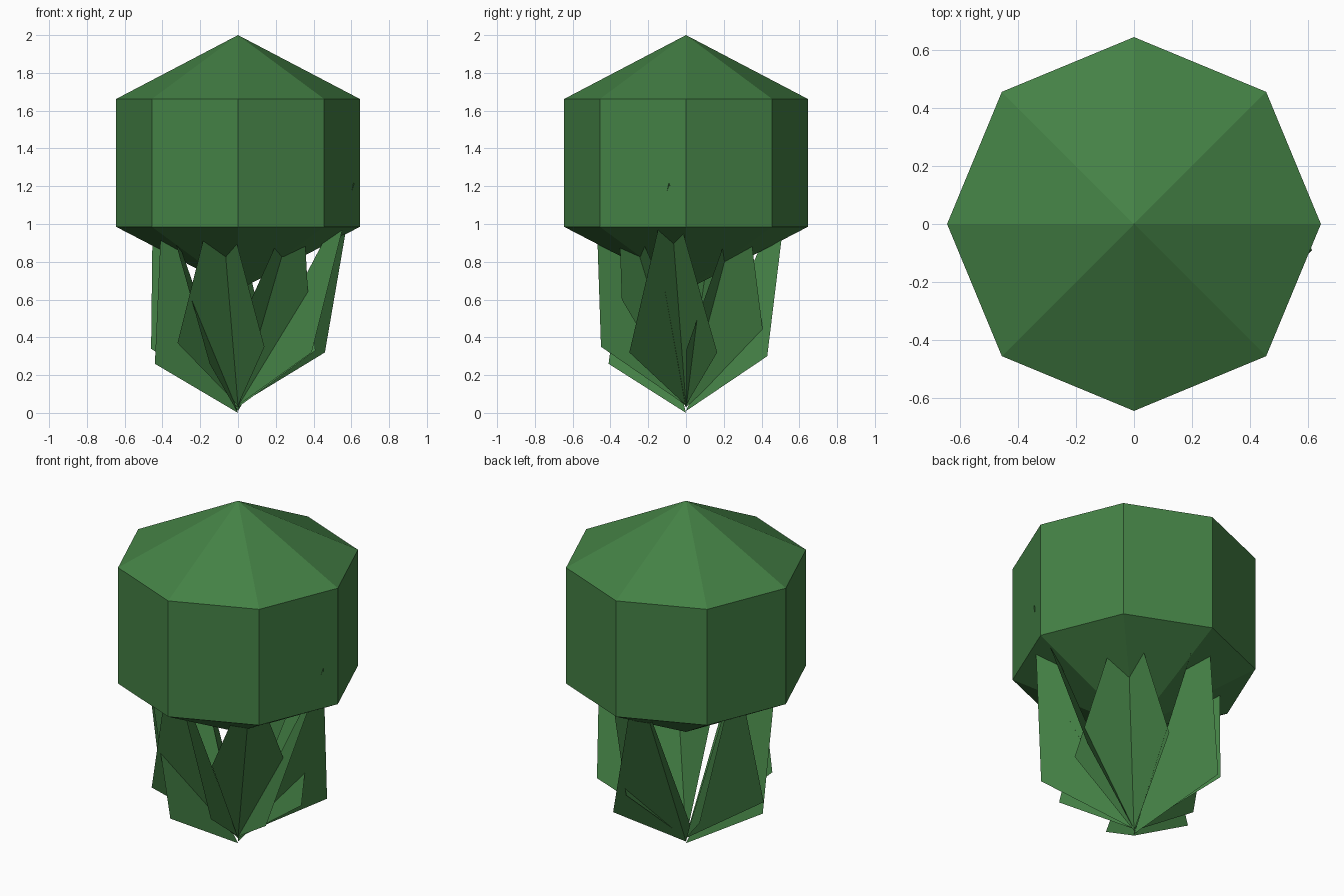
import bpy
import bmesh
from math import cos, sin, tau
from mathutils import Vector

default_cube = bpy.data.objects.get("Cube")
if default_cube:
    bpy.data.objects.remove(default_cube, do_unlink=True)


def make_material(name, colour):
    material = bpy.data.materials.new(name)
    material.use_nodes = True
    material.diffuse_color = colour
    shader = material.node_tree.nodes["Principled BSDF"]
    shader.inputs["Base Color"].default_value = colour
    shader.inputs["Roughness"].default_value = 0.9
    return material


leaf_green = make_material("leaf green", (0.058, 0.22, 0.06, 1.0))


def finish(bm, name):
    """Turn a bmesh into a flat-shaded green object."""
    mesh = bpy.data.meshes.new(name)
    bm.to_mesh(mesh)
    bm.free()
    mesh.materials.append(leaf_green)
    part = bpy.data.objects.new(name, mesh)
    bpy.context.collection.objects.link(part)
    return part


def make_crown(name, radius, sides, bottom, lower, upper, top):
    """Faceted drum with a pointed cap above and below."""
    bm = bmesh.new()

    def ring(height):
        return [bm.verts.new((radius * cos(tau * i / sides),
                              radius * sin(tau * i / sides), height))
                for i in range(sides)]

    low_ring, high_ring = ring(lower), ring(upper)
    low_tip = bm.verts.new((0, 0, bottom))
    high_tip = bm.verts.new((0, 0, top))
    for i in range(sides):
        j = (i + 1) % sides
        bm.faces.new((low_tip, low_ring[j], low_ring[i]))
        bm.faces.new((low_ring[i], low_ring[j], high_ring[j], high_ring[i]))
        bm.faces.new((high_ring[i], high_ring[j], high_tip))
    return finish(bm, name)


def make_leaf(name, base_height, first_corner, second_corner, tip):
    """Kite-shaped blade folded along the line from its base to its tip."""
    bm = bmesh.new()
    base = bm.verts.new((0, 0, base_height))
    first, second, point = [bm.verts.new(Vector(p))
                            for p in (first_corner, second_corner, tip)]
    bm.faces.new((base, first, point))
    bm.faces.new((base, point, second))
    return finish(bm, name)


# Crown
make_crown("crown", radius=0.645, sides=8,
           bottom=0.65, lower=0.985, upper=1.662, top=2.0)

# Folded leaves fanning up from one base point, corners in turning order
leaves = {
    "left_leaf": (0.04, (0.39, -0.3, 0.32), (0.46, 0.165, 0.32), (0.615, -0.09, 1.22)),
    "back_left_leaf": (0.03, (0.41, 0.0, 0.33), (0.1, 0.41, 0.41), (0.31, 0.31, 1.2)),
    "back_leaf": (0.01, (0.17, 0.43, 0.3), (-0.28, 0.36, 0.32), (-0.05, 0.54, 1.2)),
    "back_right_leaf": (0.03, (-0.32, 0.33, 0.33), (-0.46, -0.06, 0.34), (-0.45, 0.17, 1.2)),
    "front_right_leaf": (0.0, (-0.44, -0.08, 0.26), (-0.15, -0.41, 0.26), (-0.4, -0.29, 1.15)),
    "front_leaf": (0.04, (-0.32, -0.34, 0.37), (0.14, -0.45, 0.35), (-0.1, -0.48, 1.25)),
    "front_left_leaf": (0.03, (0.07, -0.34, 0.6), (0.37, -0.11, 0.64), (0.34, -0.36, 1.2)),
}
for leaf_name, shape in leaves.items():
    make_leaf(leaf_name, *shape)
